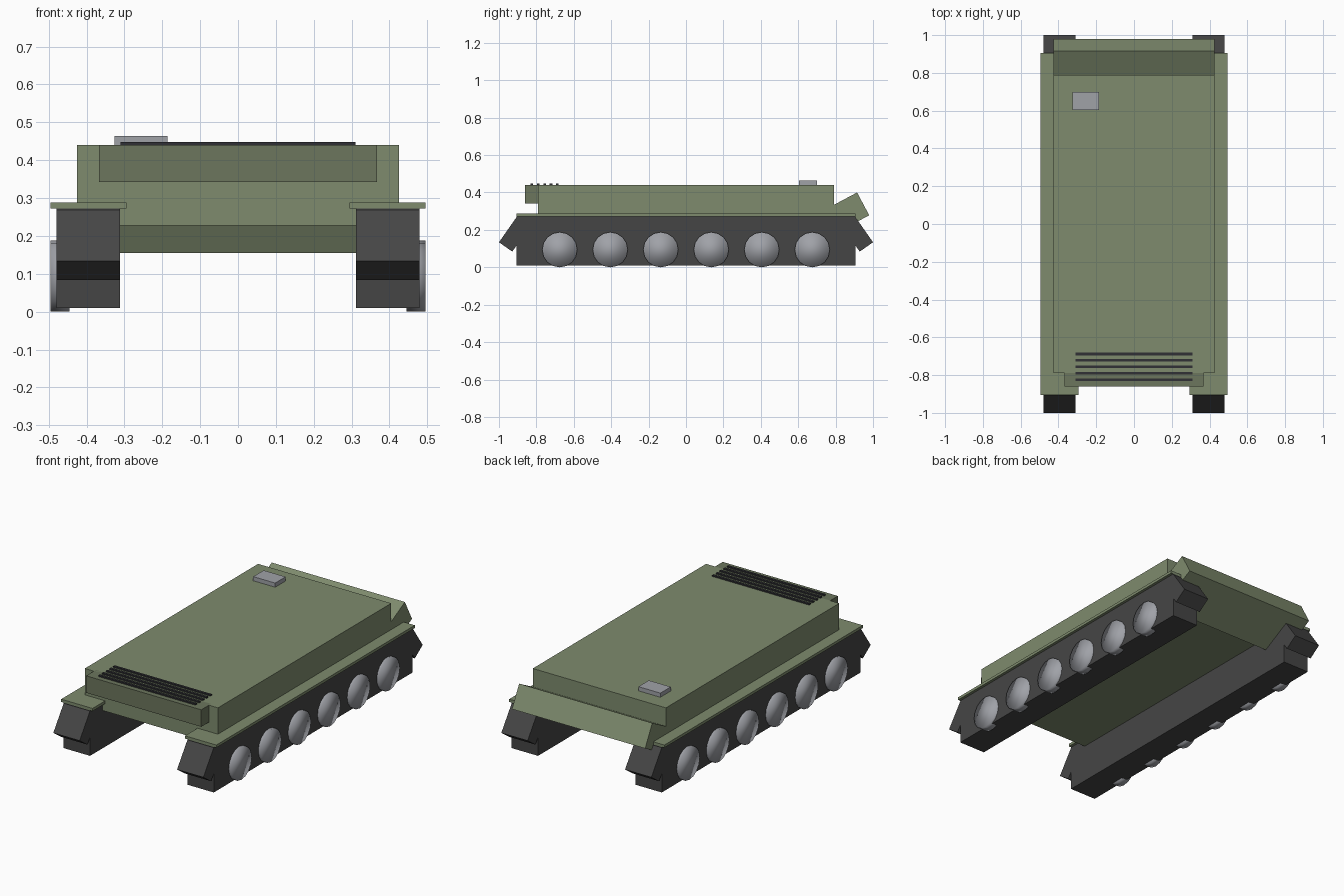
import bpy
from math import radians, pi

if "Cube" in bpy.data.objects:
    bpy.data.objects.remove(bpy.data.objects["Cube"])


def material(name, rgb):
    m = bpy.data.materials.new(name)
    m.diffuse_color = (*rgb, 1)
    m.use_nodes = True
    m.node_tree.nodes["Principled BSDF"].inputs["Base Color"].default_value = m.diffuse_color
    return m


GREEN = material("hull_green", (0.21, 0.26, 0.155))
DARK_GREEN = material("dark_green", (0.15, 0.18, 0.11))
RUBBER = material("track_dark", (0.06, 0.06, 0.06))
BLACK = material("grille_black", (0.03, 0.03, 0.035))
STEEL = material("steel", (0.35, 0.36, 0.39))


def box(name, center, size, mat, tilt=0):
    """Box with full size, tilted about the x axis in degrees."""
    bpy.ops.mesh.primitive_cube_add(size=1, location=center)
    ob = bpy.context.object
    ob.name = name
    ob.scale = size
    bpy.ops.object.transform_apply(location=False, rotation=False, scale=True)
    ob.rotation_euler.x = radians(tilt)
    ob.data.materials.append(mat)
    return ob


# Hull with front intake block and tilted rear block
box("hull", (0, 0, 0.334), (0.85, 1.58, 0.212), GREEN)
box("front_block", (0, -0.815, 0.391), (0.735, 0.09, 0.098), DARK_GREEN)
box("rear_block", (0, 0.8315, 0.2775), (0.85, 0.262, 0.138), GREEN, 28)

# Roof hatch and grille slats
box("hatch", (-0.256, 0.652, 0.452), (0.14, 0.095, 0.024), STEEL)
for i in range(5):
    box(f"grille_slat_{i + 1}", (0, -0.688 - 0.034 * i, 0.443),
        (0.62, 0.014, 0.009), BLACK)

# Running gear on both sides
for side, s in (("right", 1), ("left", -1)):
    box(f"track_{side}", (s * 0.395, 0, 0.141), (0.168, 1.81, 0.262), RUBBER)
    box(f"fender_{side}", (s * 0.395, 0, 0.28), (0.2, 1.81, 0.016), GREEN)
    for end, e in (("rear", 1), ("front", -1)):
        box(f"track_end_{end}_{side}", (s * 0.395, e * 0.917, 0.1765),
            (0.168, 0.087, 0.165), RUBBER, e * 35)
    for i in range(6):
        bpy.ops.mesh.primitive_cylinder_add(
            vertices=16, radius=0.094, depth=0.05,
            location=(s * 0.47, -0.675 + 0.27 * i, 0.094),
            rotation=(0, pi / 2, 0))
        wheel = bpy.context.object
        wheel.name = f"wheel_{side}_{i + 1}"
        wheel.data.materials.append(STEEL)
        bpy.ops.object.shade_smooth()
